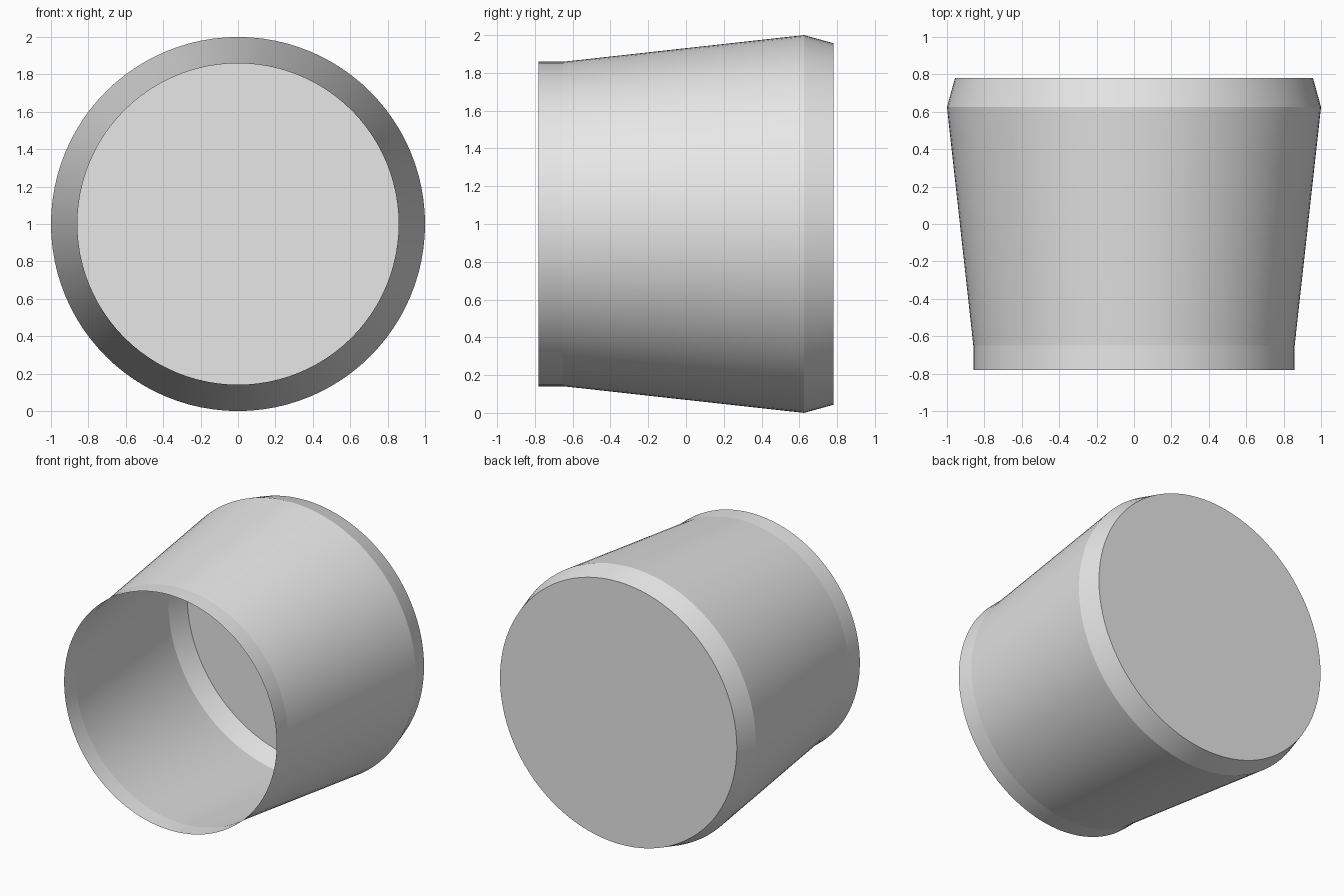
import bpy, bmesh, math

if "Cube" in bpy.data.objects:
    bpy.data.objects.remove(bpy.data.objects["Cube"])

SIDES = 96
# Profile along y: (y, radius), from open front rim to closed back
PROFILE = [(-0.78, 0.859), (-0.65, 0.859), (0.625, 1.0), (0.78, 0.957)]

grey = bpy.data.materials.new("plain grey")
grey.diffuse_color = (0.8, 0.8, 0.8, 1)
grey.use_nodes = True
grey.node_tree.nodes["Principled BSDF"].inputs["Base Color"].default_value = grey.diffuse_color

bm = bmesh.new()
rings = []
for y, r in PROFILE:
    rings.append([bm.verts.new((r * math.cos(2 * math.pi * i / SIDES), y,
                                1 + r * math.sin(2 * math.pi * i / SIDES)))
                  for i in range(SIDES)])

# Thin single-sheet wall
for a, b in zip(rings, rings[1:]):
    for i in range(SIDES):
        j = (i + 1) % SIDES
        bm.faces.new((a[i], b[i], b[j], a[j])).smooth = True

# Flat closed back
bm.faces.new(rings[-1])
bm.normal_update()
bmesh.ops.recalc_face_normals(bm, faces=bm.faces[:])
if max(bm.faces, key=lambda f: len(f.verts)).normal.y < 0:
    bmesh.ops.reverse_faces(bm, faces=bm.faces[:])

# Crisp creases around every ring
for ring in rings:
    for i in range(SIDES):
        bm.edges.get((ring[i], ring[(i + 1) % SIDES])).smooth = False

mesh = bpy.data.meshes.new("cup_shell")
bm.to_mesh(mesh)
bm.free()
mesh.materials.append(grey)
cup = bpy.data.objects.new("cup_shell", mesh)
bpy.context.collection.objects.link(cup)
